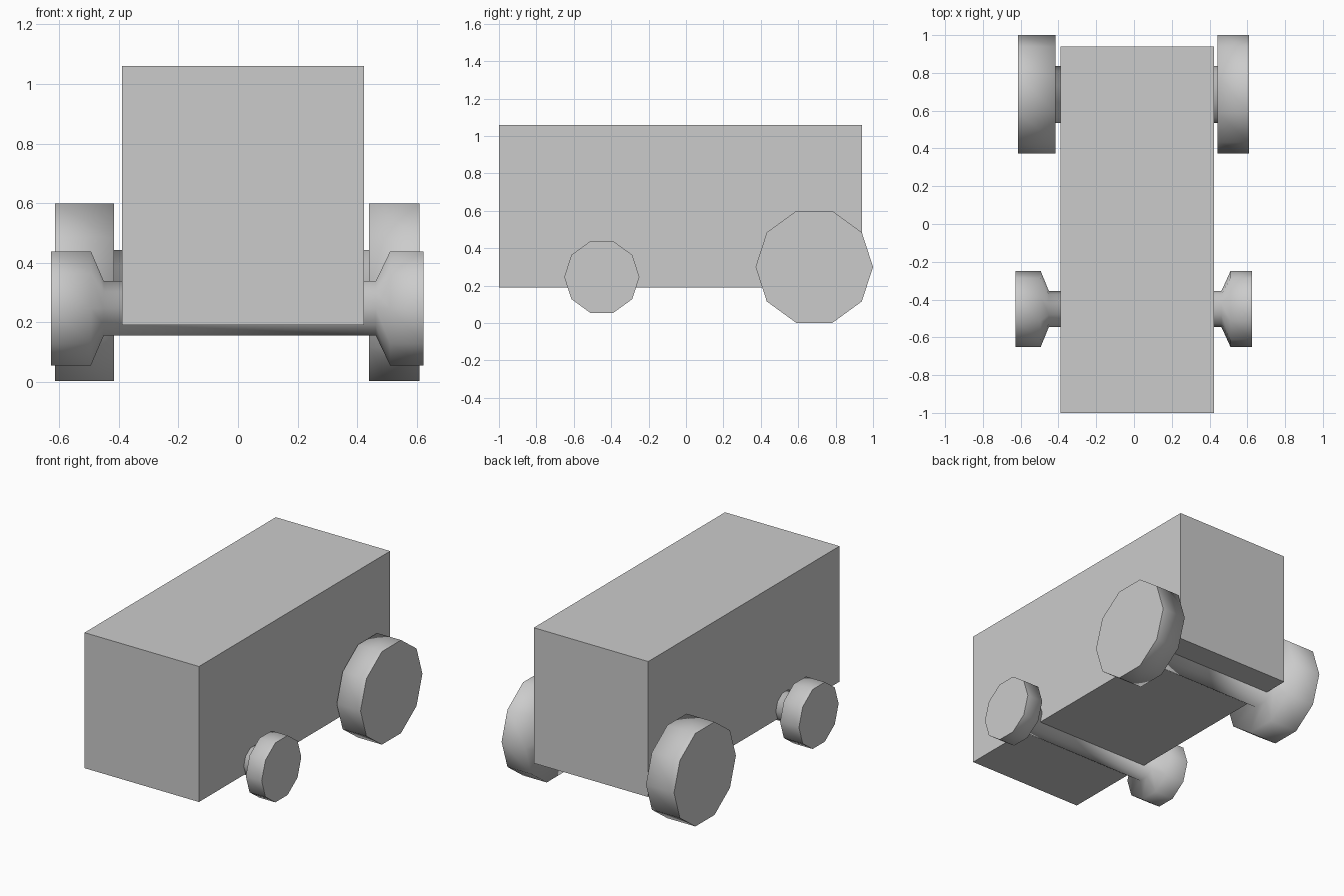
import bpy
import bmesh
from math import cos, sin, tau

if "Cube" in bpy.data.objects:
    bpy.data.objects.remove(bpy.data.objects["Cube"])

SIDES = 10


def finish(name, bm):
    bmesh.ops.recalc_face_normals(bm, faces=bm.faces)
    mesh = bpy.data.meshes.new(name)
    bm.to_mesh(mesh)
    bm.free()
    obj = bpy.data.objects.new(name, mesh)
    bpy.context.collection.objects.link(obj)
    return obj


def box(name, lo, hi):
    bm = bmesh.new()
    bmesh.ops.create_cube(bm, size=1)
    for v in bm.verts:
        v.co = [(a + b) / 2 + c * (b - a) for a, b, c in zip(lo, hi, v.co)]
    return finish(name, bm)


def wheel_set(name, y, z, profile):
    """Turn an (x, radius) profile about an axis along x, with flat end caps."""
    bm = bmesh.new()
    rings = [[bm.verts.new((x, y + r * cos(tau * i / SIDES), z + r * sin(tau * i / SIDES)))
              for i in range(SIDES)] for x, r in profile]
    for a, b in zip(rings, rings[1:]):
        for i in range(SIDES):
            j = (i + 1) % SIDES
            bm.faces.new((a[i], a[j], b[j], b[i])).smooth = True
    for cap in (rings[0], rings[-1]):
        bm.faces.new(cap)
    return finish(name, bm)


# Box body
box("body", (-0.39, -1.0, 0.19), (0.423, 0.94, 1.06))

# Small front wheels, tapering into their axle
wheel_set("front_wheels_and_axle", -0.45, 0.246,
          [(-0.628, 0.201), (-0.494, 0.201), (-0.451, 0.096),
           (0.463, 0.096), (0.511, 0.201), (0.624, 0.201)])

# Large rear wheels, stepping straight down to a thicker axle
wheel_set("rear_wheels_and_axle", 0.686, 0.3,
          [(-0.615, 0.314), (-0.416, 0.314), (-0.416, 0.15),
           (0.441, 0.15), (0.441, 0.314), (0.61, 0.314)])
